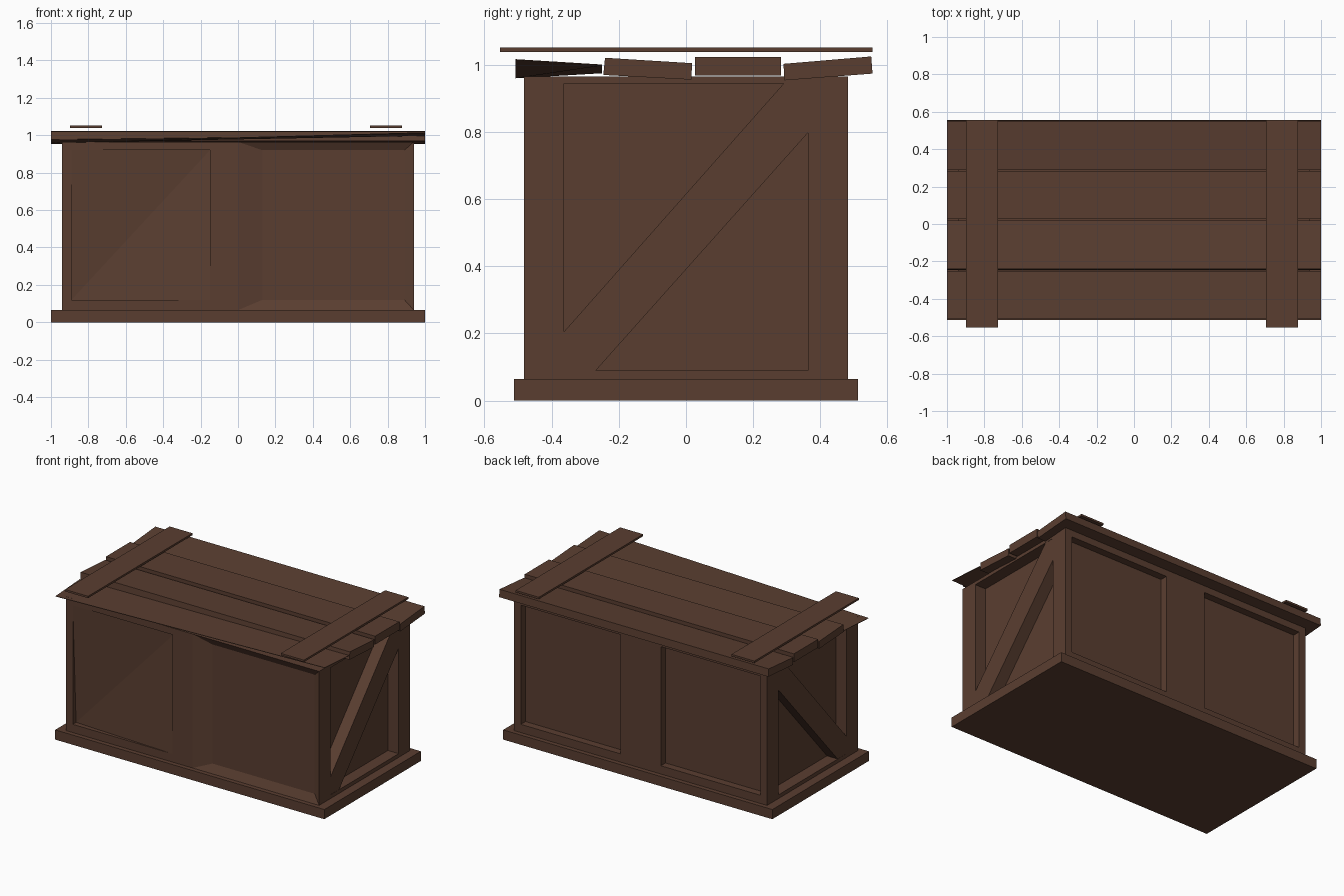
import bpy, bmesh

if "Cube" in bpy.data.objects:
    bpy.data.objects.remove(bpy.data.objects["Cube"])

wood = bpy.data.materials.new("dark_brown_wood")
wood.diffuse_color = (0.102, 0.048, 0.030, 1)
wood.use_nodes = True
wood.node_tree.nodes["Principled BSDF"].inputs["Base Color"].default_value = wood.diffuse_color


def finish(bm, name):
    bmesh.ops.remove_doubles(bm, verts=bm.verts, dist=0.0005)
    bmesh.ops.recalc_face_normals(bm, faces=bm.faces)
    me = bpy.data.meshes.new(name)
    bm.to_mesh(me)
    bm.free()
    me.materials.append(wood)
    ob = bpy.data.objects.new(name, me)
    bpy.context.collection.objects.link(ob)
    return ob


def prism(name, profile, x0, x1):
    """Extrude a (y, z) profile from x0 to x1."""
    bm = bmesh.new()
    a = [bm.verts.new((x0, y, z)) for y, z in profile]
    b = [bm.verts.new((x1, y, z)) for y, z in profile]
    n = len(a)
    bm.faces.new(a)
    bm.faces.new(b)
    for i in range(n):
        bm.faces.new((a[i], a[(i + 1) % n], b[(i + 1) % n], b[i]))
    return finish(bm, name)


def rect(a0, a1, b0, b1):
    return [(a0, b0), (a1, b0), (a1, b1), (a0, b1)]


def panel(bm, place, outer, inner, depths, sloped=False):
    """Frame, recess walls and floor; depths run BL, BR, TR, TL."""
    rings = [[place(u, v, 0) for u, v in outer]]
    if not sloped:
        rings.append([place(u, v, 0) for u, v in inner])
    rings.append([place(u, v, d) for (u, v), d in zip(inner, depths)])
    for r0, r1 in zip(rings, rings[1:]):
        for i in range(4):
            j = (i + 1) % 4
            pts = []
            for p in (r0[i], r0[j], r1[j], r1[i]):
                if p not in pts:
                    pts.append(p)
            if len(pts) > 2:
                bm.faces.new([bm.verts.new(p) for p in pts])
    f = [bm.verts.new(p) for p in rings[-1]]
    # floor folded between the two deep corners
    bm.faces.new((f[0], f[1], f[2]))
    bm.faces.new((f[0], f[2], f[3]))


# Crate body with framed, recessed sides
X, Y, Z0, Z1 = 0.94, 0.482, 0.065, 0.965
D, E = 0.05, 0.08
bm = bmesh.new()
front = lambda u, v, d: (u, -Y + d, v)
back = lambda u, v, d: (u, Y - d, v)
right = lambda u, v, d: (X - d, u, v)
left = lambda u, v, d: (-X + d, u, v)
panel(bm, front, rect(-X, 0, Z0, Z1), rect(-0.89, -0.15, 0.12, 0.92), (0.035, 0, 0.035, 0))
panel(bm, front, rect(0, X, Z0, Z1), rect(0.13, 0.89, 0.12, 0.92), [0.025] * 4, True)
panel(bm, back, rect(-X, 0, Z0, Z1), rect(-0.89, -0.15, 0.12, 0.92), [D] * 4)
panel(bm, back, rect(0, X, Z0, Z1), rect(0.15, 0.89, 0.12, 0.92), [D] * 4)
for end in (right, left):
    panel(bm, end, rect(-Y, Y, Z0, Z1), rect(-0.363, 0.363, 0.09, 0.943), [E] * 4)
for z in (Z0, Z1):
    for x0, x1 in ((-X, 0), (0, X)):
        bm.faces.new([bm.verts.new((x, y, z)) for x, y in rect(x0, x1, -Y, Y)])
finish(bm, "crate_body")

# Diagonal braces on both ends
brace = [(-0.363, 0.205), (-0.363, 0.09), (-0.268, 0.09),
         (0.363, 0.797), (0.363, 0.943), (0.29, 0.943)]
prism("right_brace", brace, X - E, X - 0.001)
prism("left_brace", brace, -X + 0.001, -X + E)

# Base board
prism("base_board", rect(-0.512, 0.512, 0, 0.065), -1, 1)

# Lid planks, slightly tilted
prism("lid_plank_back", [(0.293, 0.953), (0.555, 0.973), (0.551, 1.024), (0.29, 1.002)], -1, 1)
prism("lid_plank_middle_back", rect(0.027, 0.283, 0.967, 1.023), -1, 1)
prism("lid_plank_middle_front", [(-0.246, 0.969), (0.016, 0.955), (0.018, 1.004), (-0.241, 1.02)], -1, 1)

# Front lid plank: thin warped sheet, rising to the right
bm = bmesh.new()
corners = [(-1, -0.508, 0.96), (1, -0.508, 1.014), (1, -0.25, 0.998), (-1, -0.25, 0.975)]
lo = [bm.verts.new((x, y, z - 0.001)) for x, y, z in corners]
hi = [bm.verts.new((x, y, z + 0.002)) for x, y, z in corners]
bm.faces.new(lo)
bm.faces.new(hi)
for i in range(4):
    j = (i + 1) % 4
    bm.faces.new((lo[i], lo[j], hi[j], hi[i]))
finish(bm, "lid_plank_front")

# Cross straps above the lid
prism("left_strap", rect(-0.553, 0.555, 1.038, 1.051), -0.897, -0.727)
prism("right_strap", rect(-0.553, 0.555, 1.038, 1.051), 0.705, 0.877)
